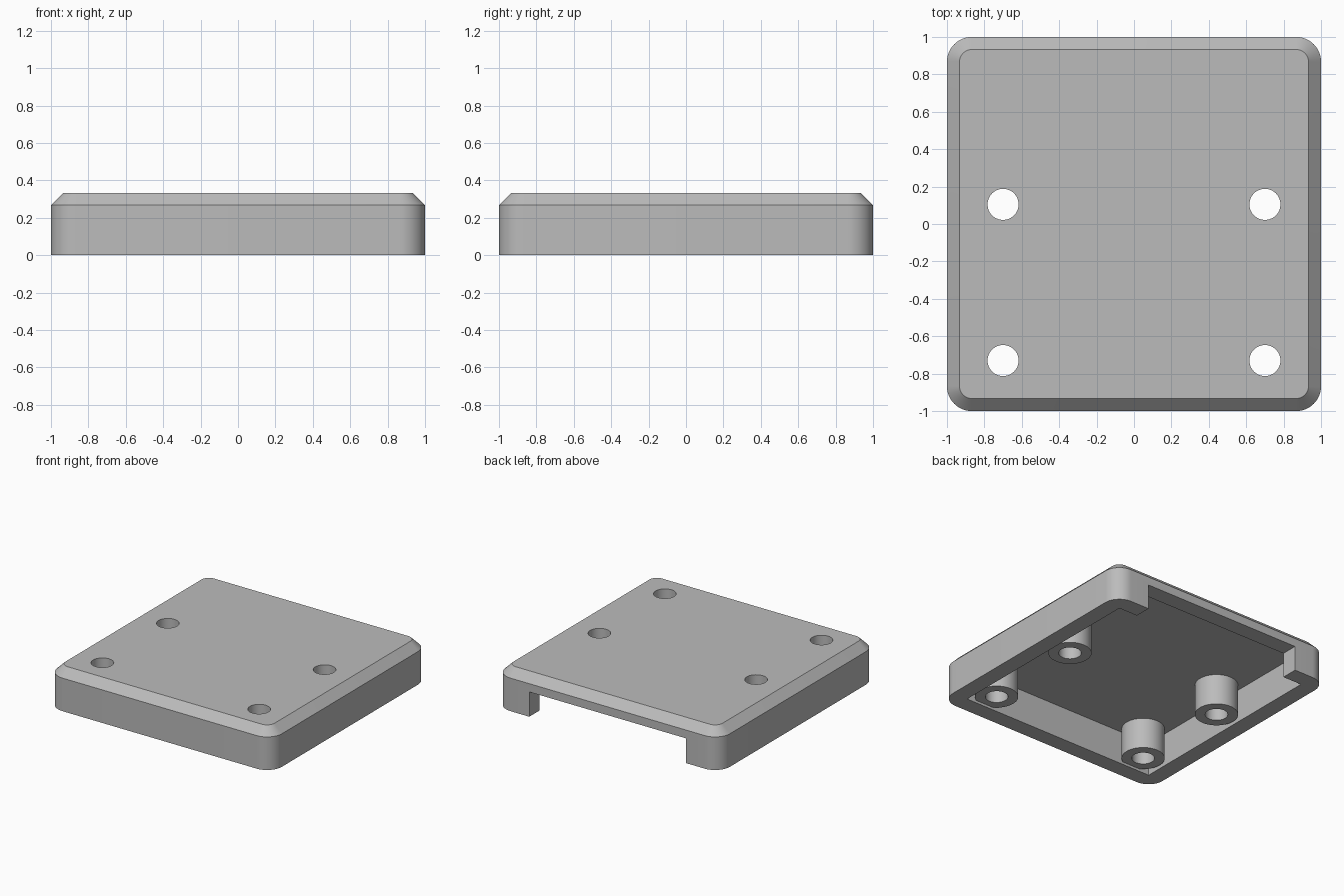
import bpy, bmesh
from math import cos, sin, pi, radians

if "Cube" in bpy.data.objects:
    bpy.data.objects.remove(bpy.data.objects["Cube"], do_unlink=True)

HEIGHT = 0.333      # overall height
WALL = 0.133        # side wall thickness and outer corner radius
CHAMFER = 0.067     # bevel around the top edge
CEILING = 0.267     # underside of the top plate
BOSS_R, HOLE_R, BOSS_Z = 0.158, 0.083, 0.02
HOLES = [(x, y) for x in (-0.7, 0.7) for y in (-0.73, 0.105)]

gray = bpy.data.materials.new("plain_gray")
gray.use_nodes = True
gray.diffuse_color = (0.5, 0.5, 0.5, 1)
gray.node_tree.nodes["Principled BSDF"].inputs["Base Color"].default_value = (0.5, 0.5, 0.5, 1)


def circle(cx, cy, r, z, n=48):
    return [(cx + r * cos(2 * pi * i / n), cy + r * sin(2 * pi * i / n), z) for i in range(n)]


def rounded_square(half, r, z, steps=12):
    """Square outline with rounded corners, counter-clockwise."""
    pts = []
    for k, (sx, sy) in enumerate([(1, 1), (-1, 1), (-1, -1), (1, -1)]):
        for i in range(steps + 1):
            a = pi / 2 * (k + i / steps)
            pts.append((sx * (half - r) + r * cos(a), sy * (half - r) + r * sin(a), z))
    return pts


def rectangle(x0, x1, y0, y1, z):
    return [(x0, y0, z), (x1, y0, z), (x1, y1, z), (x0, y1, z)]


def loft(name, rings, caps=True):
    """Skin a stack of matching outlines into an object."""
    bm = bmesh.new()
    loops = [[bm.verts.new(p) for p in ring] for ring in rings]
    for a, b in zip(loops, loops[1:]):
        for i in range(len(a)):
            j = (i + 1) % len(a)
            bm.faces.new((a[i], a[j], b[j], b[i]))
    if caps:
        bm.faces.new(loops[0][::-1])
        bm.faces.new(loops[-1])
    mesh = bpy.data.meshes.new(name)
    bm.to_mesh(mesh)
    bm.free()
    obj = bpy.data.objects.new(name, mesh)
    obj.data.materials.append(gray)
    bpy.context.collection.objects.link(obj)
    return obj


def activate(obj):
    bpy.ops.object.select_all(action="DESELECT")
    obj.select_set(True)
    bpy.context.view_layer.objects.active = obj


def cut(obj, cutter):
    mod = obj.modifiers.new("cut", "BOOLEAN")
    mod.operation, mod.solver, mod.object = "DIFFERENCE", "EXACT", cutter
    activate(obj)
    bpy.ops.object.modifier_apply(modifier=mod.name)
    bpy.data.objects.remove(cutter, do_unlink=True)


def smooth(obj):
    activate(obj)
    bpy.ops.object.shade_smooth_by_angle(angle=radians(30))


# Outer shell with rounded corners and a chamfered top
cover = loft("cover_shell", [
    rounded_square(1, WALL, 0),
    rounded_square(1, WALL, CEILING),
    rounded_square(1 - CHAMFER, WALL - CHAMFER, HEIGHT)])

# Hollow underside, then the opening in the back wall
inner = 1 - WALL
cut(cover, loft("cavity", [rectangle(-inner, inner, -inner, inner, z) for z in (-0.1, CEILING)]))
cut(cover, loft("back_opening", [rectangle(-0.7, 0.7, 0.8, 1.1, z) for z in (-0.1, 0.2)]))

# Screw holes through the top, each with a hollow boss below
for x, y in HOLES:
    cut(cover, loft("hole", [circle(x, y, HOLE_R, z) for z in (0.1, 0.5)]))
    side = ("left" if x > 0 else "right") + ("_middle" if y > 0 else "_front")
    boss = loft("screw_boss_" + side, [
        circle(x, y, HOLE_R, CEILING), circle(x, y, HOLE_R, BOSS_Z),
        circle(x, y, BOSS_R, BOSS_Z), circle(x, y, BOSS_R, CEILING)], caps=False)
    smooth(boss)
smooth(cover)
